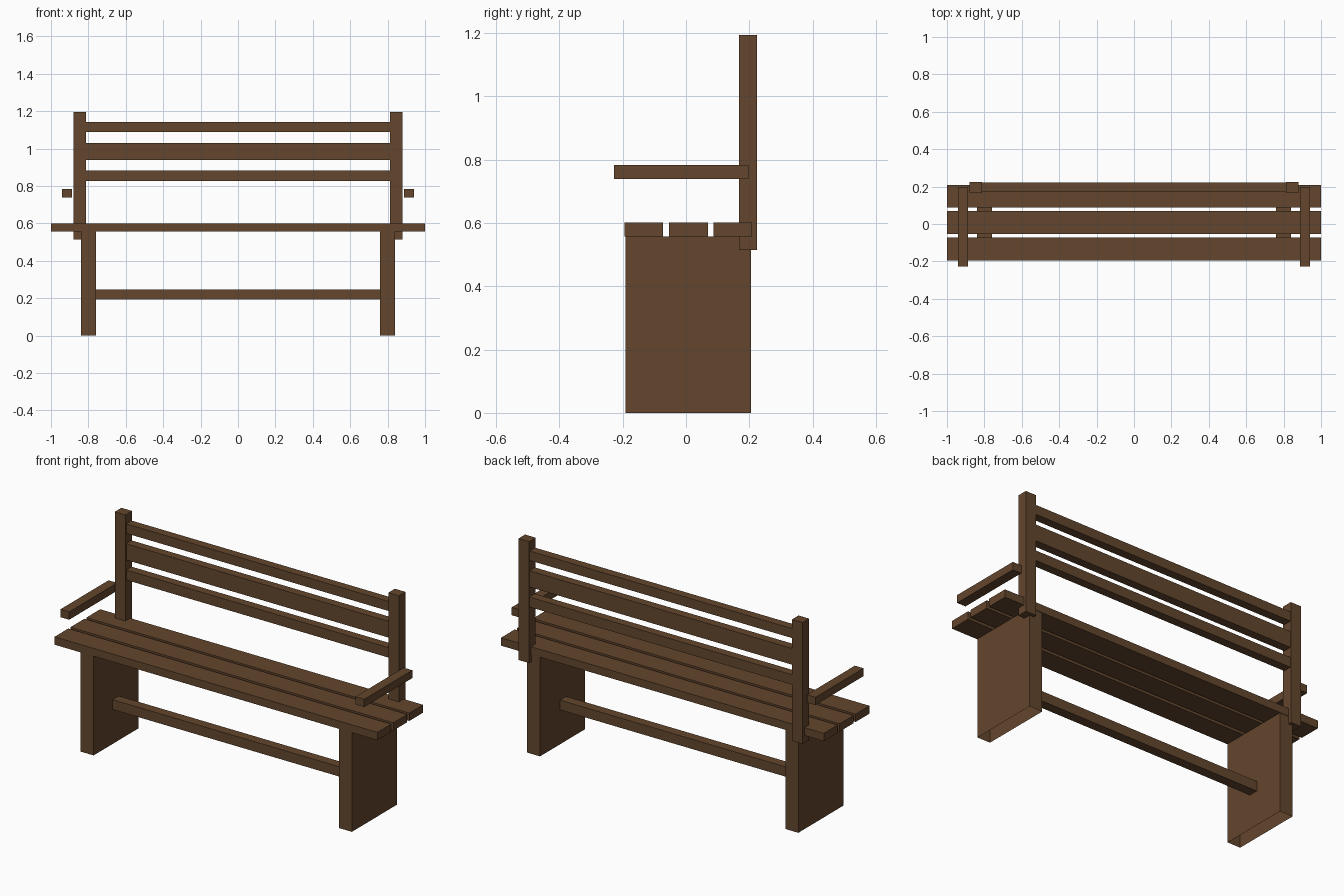
import bpy, bmesh

if "Cube" in bpy.data.objects:
    bpy.data.objects.remove(bpy.data.objects["Cube"])

wood = bpy.data.materials.new("brown_wood")
wood.diffuse_color = (0.125, 0.061, 0.026, 1.0)
wood.use_nodes = True
wood.node_tree.nodes["Principled BSDF"].inputs["Base Color"].default_value = wood.diffuse_color


def box(name, x, y, z, open_bottom=False):
    """Axis-aligned box from (min, max) ranges."""
    bm = bmesh.new()
    bmesh.ops.create_cube(bm, size=1.0)
    for v in bm.verts:
        v.co = [r[0] if c < 0 else r[1] for c, r in zip(v.co, (x, y, z))]
    if open_bottom:
        bm.normal_update()
        low = [f for f in bm.faces if f.normal.z < -0.5]
        bmesh.ops.delete(bm, geom=low, context='FACES_ONLY')
    mesh = bpy.data.meshes.new(name)
    bm.to_mesh(mesh)
    bm.free()
    mesh.materials.append(wood)
    obj = bpy.data.objects.new(name, mesh)
    bpy.context.collection.objects.link(obj)
    return obj


def pair(name, x, y, z, **kw):
    """Matching boxes on the left and right."""
    box(name + "_right", x, y, z, **kw)
    box(name + "_left", (-x[1], -x[0]), y, z, **kw)


# Panel legs, hollow underneath, joined by a stretcher
pair("leg_panel", (0.76, 0.84), (-0.192, 0.206), (0.0, 0.558), open_bottom=True)
box("stretcher", (-0.762, 0.762), (-0.024, 0.03), (0.193, 0.248))

# Seat planks
for i, y in enumerate([(-0.195, -0.073), (-0.054, 0.069), (0.087, 0.209)]):
    box(f"seat_plank_{i + 1}", (-1.0, 1.0), y, (0.557, 0.601))

# Back posts and slats
pair("back_post", (0.814, 0.88), (0.167, 0.225), (0.515, 1.195))
for i, z in enumerate([(0.828, 0.884), (0.94, 1.031), (1.089, 1.142)]):
    box(f"back_slat_{i + 1}", (-0.815, 0.815), (0.174, 0.222), z)

# Armrests
pair("armrest", (0.887, 0.941), (-0.227, 0.198), (0.739, 0.783))
